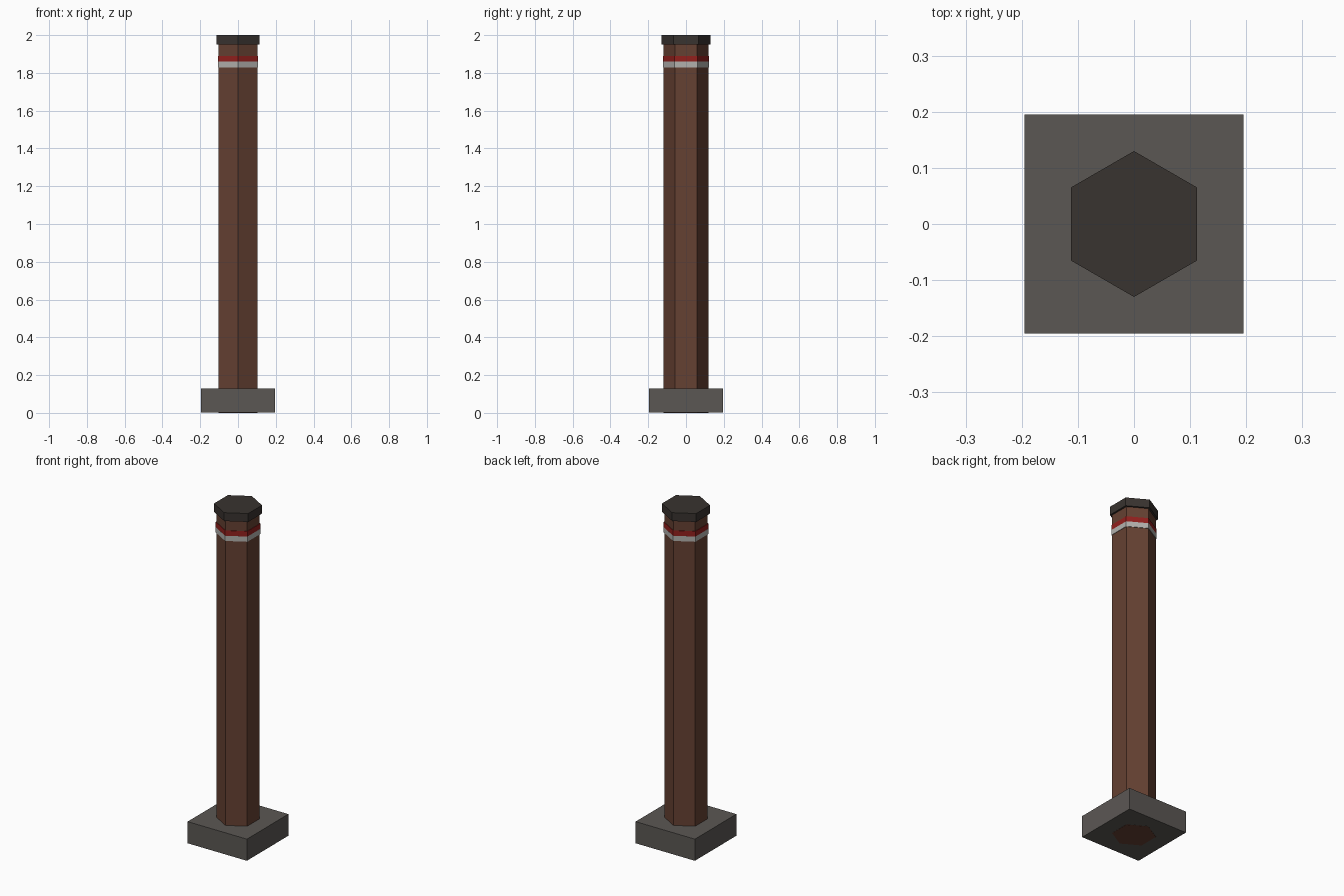
import bpy

if "Cube" in bpy.data.objects:
    bpy.data.objects.remove(bpy.data.objects["Cube"])


def paint(obj, name, color):
    obj.name = name
    mat = bpy.data.materials.new(name + "_colour")
    mat.diffuse_color = (*color, 1)
    mat.use_nodes = True
    mat.node_tree.nodes["Principled BSDF"].inputs["Base Color"].default_value = mat.diffuse_color
    obj.data.materials.append(mat)


def hex_prism(name, radius, z0, z1, color):
    # Six-sided prism with corners on the +y and -y axis
    bpy.ops.mesh.primitive_cylinder_add(
        vertices=6, radius=radius, depth=z1 - z0, location=(0, 0, (z0 + z1) / 2))
    paint(bpy.context.object, name, color)


# Square stone footing, a hair above the foot of the post
bpy.ops.mesh.primitive_cube_add(size=1, location=(0, 0, 0.0655))
base = bpy.context.object
base.scale = (0.391, 0.391, 0.129)
bpy.ops.object.transform_apply(location=False, rotation=False, scale=True)
paint(base, "base", (0.105, 0.096, 0.088))

# Post running through the footing, two marker bands and the cap
hex_prism("post", 0.118, 0.0, 1.95, (0.130, 0.052, 0.032))
hex_prism("white_band", 0.1215, 1.828, 1.859, (0.45, 0.44, 0.42))
hex_prism("red_band", 0.121, 1.859, 1.89, (0.29, 0.014, 0.012))
hex_prism("cap", 0.13, 1.95, 2.0, (0.040, 0.033, 0.029))
